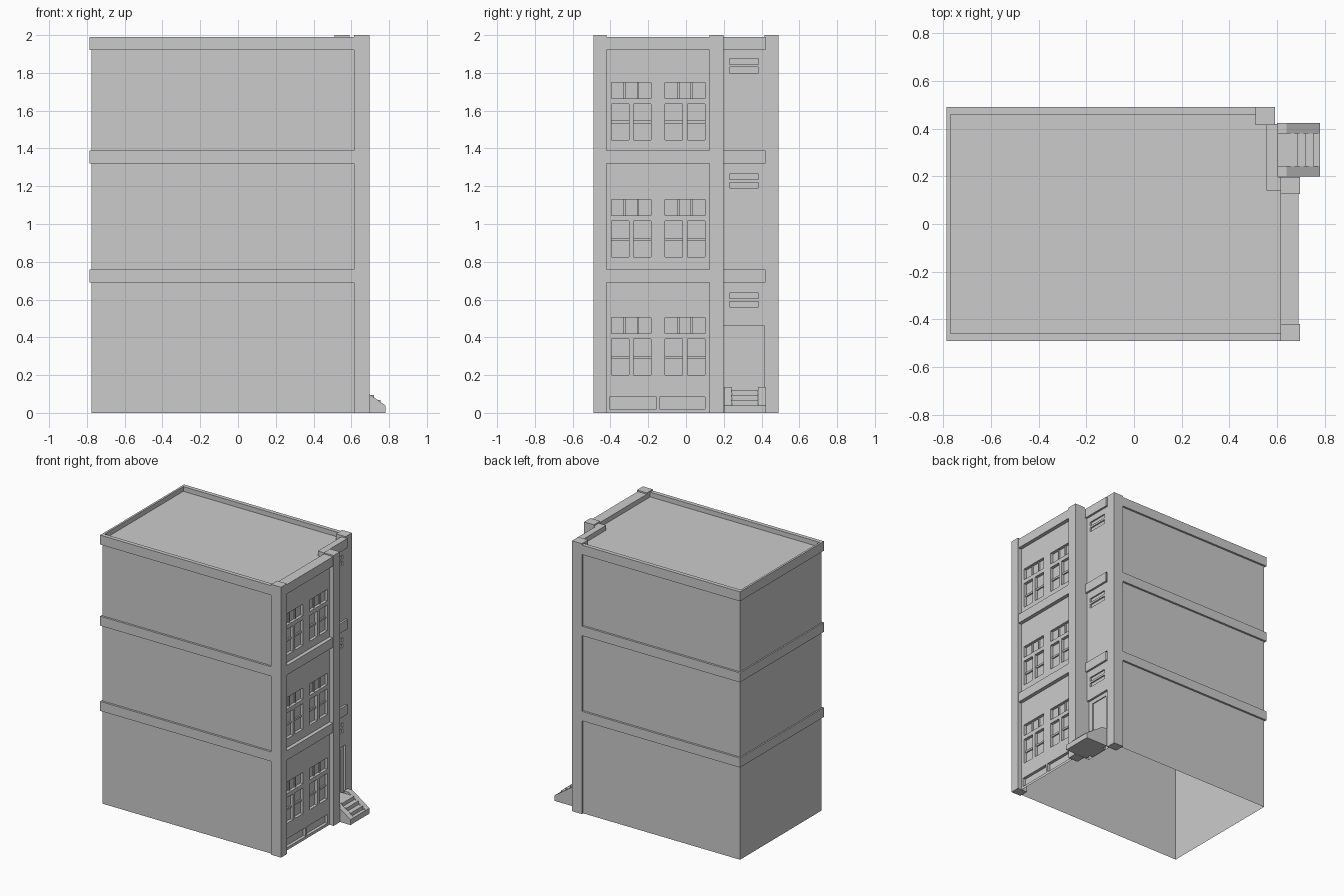
import bpy, bmesh

if "Cube" in bpy.data.objects:
    bpy.data.objects.remove(bpy.data.objects["Cube"])


def finish(name, bm):
    me = bpy.data.meshes.new(name)
    bm.to_mesh(me)
    bm.free()
    ob = bpy.data.objects.new(name, me)
    bpy.context.collection.objects.link(ob)
    return ob


def box(name, x0, x1, y0, y1, z0, z1):
    bm = bmesh.new()
    bmesh.ops.create_cube(bm, size=1)
    for v in bm.verts:
        v.co = (x1 if v.co.x > 0 else x0, y1 if v.co.y > 0 else y0, z1 if v.co.z > 0 else z0)
    return finish(name, bm)


def extrude_y(name, profile, y0, y1):
    bm = bmesh.new()
    f = bm.faces.new([bm.verts.new((x, y0, z)) for x, z in profile])
    r = bmesh.ops.extrude_face_region(bm, geom=[f])
    for v in r["geom"]:
        if isinstance(v, bmesh.types.BMVert):
            v.co.y = y1
    bmesh.ops.recalc_face_normals(bm, faces=bm.faces[:])
    return finish(name, bm)


def relief(name, rects):
    """Stepped wall facing +x; each rect is (y0, y1, z0, z1, x), later ones override."""
    ys = sorted({r[i] for r in rects for i in (0, 1)})
    zs = sorted({r[i] for r in rects for i in (2, 3)})

    def depth(i, j):
        y, z = (ys[i] + ys[i + 1]) / 2, (zs[j] + zs[j + 1]) / 2
        return [r[4] for r in rects if r[0] < y < r[1] and r[2] < z < r[3]][-1]

    bm = bmesh.new()

    def quad(*pts):
        bm.faces.new([bm.verts.new(p) for p in pts])

    for i in range(len(ys) - 1):
        for j in range(len(zs) - 1):
            a, b, c, d, x = ys[i], ys[i + 1], zs[j], zs[j + 1], depth(i, j)
            quad((x, a, c), (x, b, c), (x, b, d), (x, a, d))
            if i + 2 < len(ys) and depth(i + 1, j) != x:
                n = depth(i + 1, j)
                quad((x, b, c), (n, b, c), (n, b, d), (x, b, d))
            if j + 2 < len(zs) and depth(i, j + 1) != x:
                n = depth(i, j + 1)
                quad((x, a, d), (x, b, d), (n, b, d), (n, a, d))
    return finish(name, bm)


bands = [(0.69, 0.76), (1.32, 1.39), (1.92, 1.99)]

# plain side and rear walls, open at the bottom, with the roof slab
bm = bmesh.new()


def wall(pts):
    for (xa, ya), (xb, yb) in zip(pts, pts[1:]):
        bm.faces.new([bm.verts.new(p) for p in
                      ((xa, ya, 0), (xa, ya, 1.96), (xb, yb, 1.96), (xb, yb, 0))])


wall([(0.62, -0.475), (-0.775, -0.475), (-0.775, 0.475), (0.52, 0.475)])
wall([(0.62, 0.195), (0.565, 0.195)])
bm.faces.new([bm.verts.new((x, y, 1.955)) for x, y in
              ((-0.775, -0.475), (0.64, -0.475), (0.64, 0.17), (0.57, 0.17), (0.57, 0.475), (-0.775, 0.475))])
bmesh.ops.remove_doubles(bm, verts=bm.verts[:], dist=1e-4)
for f in bm.faces:
    f.normal_update()
    c = f.calc_center_median()
    if abs(f.normal.z) < 0.5 and f.normal.dot((c.x, c.y, 0)) < 0 and c.y != 0.195:
        f.normal_flip()
finish("building_shell", bm)

# storey bands; the top one is the parapet
for k, (z0, z1) in enumerate(bands):
    t = 0.03 if k == 2 else 0.015
    tx = 0.015 if k == 2 else 0.01
    box("band_front", -0.785, 0.615, -0.49, -0.49 + t, z0, z1)
    box("band_back", -0.785, 0.51, 0.49 - t, 0.49, z0, z1)
    box("band_left", -0.785, -0.785 + tx, -0.49 + t, 0.49 - t, z0, z1)

# pillars
box("corner_pillar", 0.615, 0.695, -0.49, -0.42, 0, 2)
box("middle_pillar", 0.615, 0.695, 0.125, 0.198, 0, 2)
box("rear_pillar", 0.51, 0.59, 0.415, 0.49, 0, 2)

# street facade: wall, bands, windows
WALL, GLASS, BAR = 0.662, 0.64, 0.65
rects = [(-0.42, 0.125, 0, 1.99, WALL)]
rects += [(-0.42, 0.125, a, b, 0.69) for a, b in bands]
for z in (0.2, 0.825, 1.445):
    for y in (-0.395, -0.11):
        for dy in (0, 0.118):
            a, b = y + dy, y + dy + 0.092
            rects.append((a, b, z, z + 0.19, GLASS))
            rects.append((a, b, z + 0.088, z + 0.102, BAR))
        rects.append((y, y + 0.21, z + 0.22, z + 0.305, GLASS))
        for m in (0.07, 0.14):
            rects.append((y + m - 0.005, y + m + 0.005, z + 0.22, z + 0.305, BAR))
rects += [(-0.405, -0.155, 0.02, 0.085, GLASS), (-0.14, 0.1, 0.02, 0.085, GLASS)]
relief("street_facade", rects)

# recessed entrance bay: bands, doorway, shallow vent strips
rects = [(0.195, 0.42, 0, 1.99, 0.588), (0.195, 0.42, 0, 0.46, 0.572), (0.235, 0.38, 0.12, 0.43, 0.565)]
rects += [(0.195, 0.42, a, b, 0.603) for a, b in bands]
for z in (0.56, 1.19, 1.8):
    rects += [(0.23, 0.385, z + d, z + d + 0.03, 0.578) for d in (0, 0.045)]
relief("entrance_facade", rects)

# parapets on the street side
box("street_parapet", 0.615, 0.69, -0.42, 0.125, 1.92, 1.99)
box("entrance_parapet", 0.555, 0.603, 0.198, 0.42, 1.92, 1.99)
box("return_parapet", 0.555, 0.615, 0.14, 0.198, 1.92, 1.99)

# entrance stairs with sloped cheeks
steps = [(0.575, 0), (0.78, 0)]
for x, z, nx in ((0.78, 0.04, 0.755), (0.755, 0.067, 0.72), (0.72, 0.094, 0.685), (0.685, 0.12, 0.575)):
    steps += [(x, z), (nx, z)]
extrude_y("stairs", steps, 0.24, 0.38)
cheek = [(0.6, 0), (0.78, 0), (0.78, 0.04), (0.64, 0.137), (0.6, 0.137)]
for y in (0.2, 0.38):
    extrude_y("stair_cheek", cheek, y, y + 0.043)
